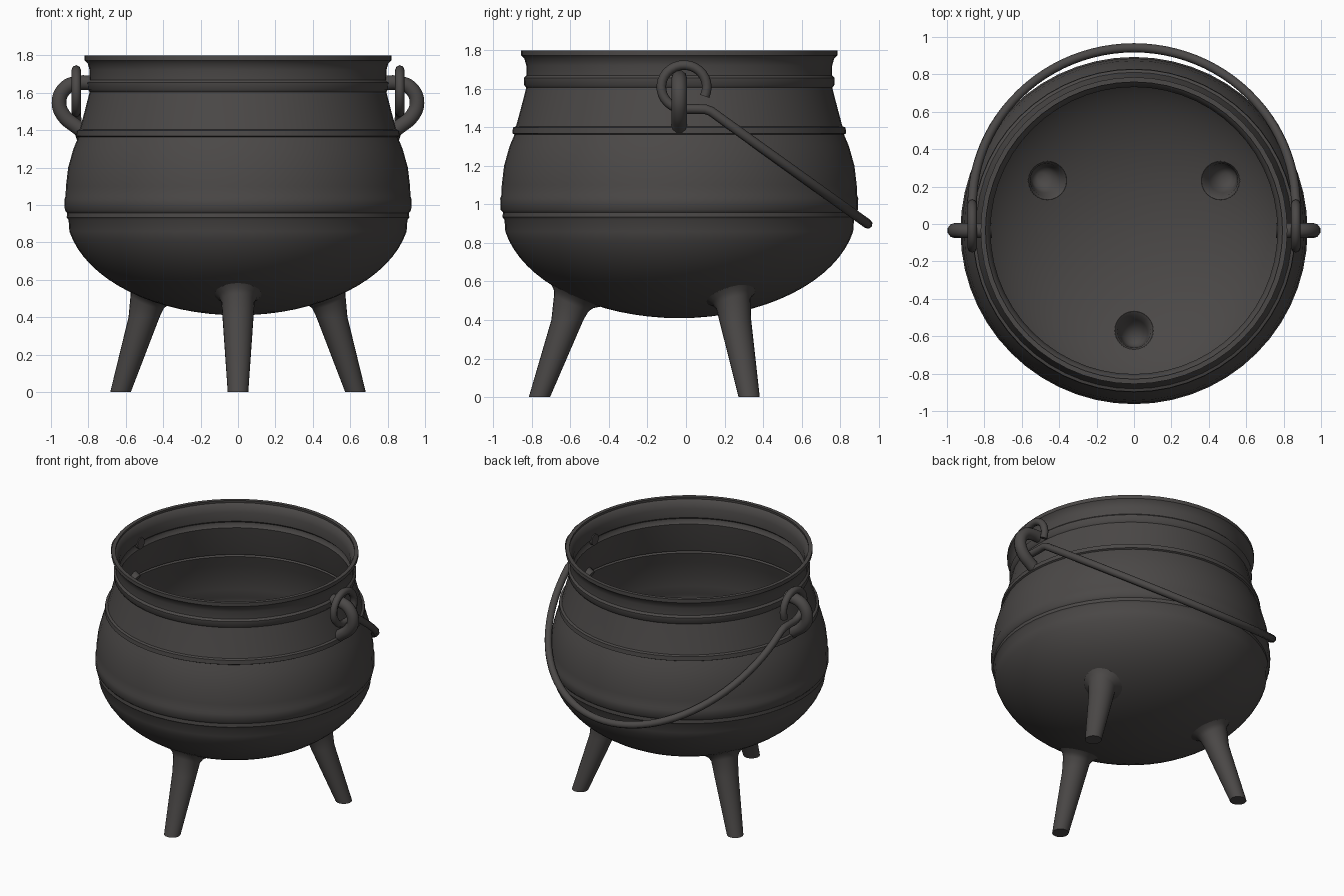
import bpy, bmesh, math
from math import sin, cos, pi, sqrt

if "Cube" in bpy.data.objects:
    bpy.data.objects.remove(bpy.data.objects["Cube"])

CY = -0.035                      # pot axis in y
SEG = 56

iron = bpy.data.materials.new("dark cast iron")
iron.diffuse_color = (0.07, 0.065, 0.063, 1)
iron.use_nodes = True
iron.node_tree.nodes["Principled BSDF"].inputs["Base Color"].default_value = iron.diffuse_color


def finish(ob, angle=40):
    if not ob.data.materials:
        ob.data.materials.append(iron)
    bpy.ops.object.select_all(action='DESELECT')
    ob.select_set(True)
    bpy.context.view_layer.objects.active = ob
    bpy.ops.object.shade_smooth_by_angle(angle=math.radians(angle))


def loft(name, rings, cap_ends=False, poles=False):
    """Skin a list of equal-length point rings into one object."""
    bm = bmesh.new()
    vs = [[bm.verts.new(p) for p in ring] for ring in rings]
    n = len(rings[0])
    for a, b in zip(vs, vs[1:]):
        for i in range(n):
            j = (i + 1) % n
            bm.faces.new((a[i], a[j], b[j], b[i]))
    if cap_ends or poles:
        bm.faces.new(vs[0][::-1])
    if cap_ends:
        bm.faces.new(vs[-1])
    me = bpy.data.meshes.new(name)
    bm.to_mesh(me)
    bm.free()
    ob = bpy.data.objects.new(name, me)
    bpy.context.collection.objects.link(ob)
    return ob


def bowl_z(r):
    """Outer surface height of the round underside."""
    return 0.97 - 0.56 * sqrt(max(0, 1 - (r / 0.92) ** 2))


# Pot shell: revolved profile, thickened inwards
bowl = [0.92 * sin(k / 16 * 1.37) for k in range(1, 17)]
profile = [(0.02, 0.41)] + [(r, bowl_z(r)) for r in bowl]
profile += [(0.906, 0.92), (0.916, 0.933), (0.914, 0.958), (0.926, 0.972),
            (0.928, 1.03), (0.922, 1.048), (0.92, 1.1), (0.908, 1.2),
            (0.88, 1.3), (0.854, 1.362), (0.865, 1.368), (0.862, 1.398),
            (0.846, 1.404), (0.82, 1.5), (0.793, 1.605), (0.804, 1.618),
            (0.806, 1.655), (0.793, 1.668), (0.793, 1.72), (0.803, 1.755),
            (0.82, 1.772), (0.82, 1.798)]
body = loft("pot_body", [[(r * cos(2 * pi * i / SEG), CY + r * sin(2 * pi * i / SEG), z)
                          for i in range(SEG)] for r, z in profile], poles=True)
body.data.materials.append(iron)
solid = body.modifiers.new("thickness", 'SOLIDIFY')
solid.thickness = 0.026
solid.offset = -1

# Legs: tapered, flared onto the bowl, with a hollow cup on the inside
LEG_R = 0.535
N = 24


def leg_ring(ang, radius, centre, height):
    ring = []
    for i in range(N):
        t = 2 * pi * i / N
        u, v = centre + radius * cos(t), radius * sin(t)
        z = height(sqrt(u * u + v * v))
        ring.append((u * cos(ang) - v * sin(ang), CY + u * sin(ang) + v * cos(ang), z))
    return ring


for name, deg in (("front_leg", -90), ("back_right_leg", 30), ("back_left_leg", 150)):
    a = math.radians(deg)
    spec = [(0.055, 0.725, lambda r: 0.0),
            (0.083, 0.580, lambda r: 0.40),
            (0.089, 0.560, lambda r: bowl_z(r) - 0.045),
            (0.102, 0.548, lambda r: bowl_z(r) - 0.018),
            (0.128, LEG_R, lambda r: bowl_z(r) + 0.002),
            (0.108, LEG_R, lambda r: bowl_z(r) + 0.014),
            (0.103, LEG_R, lambda r: bowl_z(r) + 0.031),
            (0.088, LEG_R + 0.004, lambda r: bowl_z(r) + 0.012),
            (0.074, 0.550, lambda r: 0.46),
            (0.058, 0.562, lambda r: 0.42),
            (0.025, 0.570, lambda r: 0.40)]
    finish(loft(name, [leg_ring(a, *s) for s in spec], cap_ends=True), 60)
    # Hole in the shell above the leg
    cut = loft(name + "_cutter", [leg_ring(a, 0.101, LEG_R, lambda r, z=z: z)
                                  for z in (0.3, 0.8)], cap_ends=True)
    cut.hide_render = True
    mod = body.modifiers.new("leg hole", 'BOOLEAN')
    mod.operation = 'DIFFERENCE'
    mod.solver = 'EXACT'
    mod.object = cut

bpy.context.view_layer.objects.active = body
for m in list(body.modifiers):
    bpy.ops.object.modifier_apply(modifier=m.name)
for ob in [o for o in bpy.data.objects if o.name.endswith("_cutter")]:
    bpy.data.objects.remove(ob)
finish(body, 40)


def tube(name, pts, radius, res, smooth_path=False):
    """Round bar along a path, converted to a mesh."""
    cu = bpy.data.curves.new(name, 'CURVE')
    cu.dimensions = '3D'
    cu.bevel_depth = radius
    cu.bevel_resolution = res
    cu.use_fill_caps = True
    if smooth_path:
        sp = cu.splines.new('BEZIER')
        sp.bezier_points.add(len(pts) - 1)
        for bp, p in zip(sp.bezier_points, pts):
            bp.co = p
            bp.handle_left_type = bp.handle_right_type = 'AUTO'
        cu.resolution_u = 5
    else:
        sp = cu.splines.new('POLY')
        sp.points.add(len(pts) - 1)
        for q, p in zip(sp.points, pts):
            q.co = (*p, 1)
    ob = bpy.data.objects.new(name, cu)
    bpy.context.collection.objects.link(ob)
    bpy.ops.object.select_all(action='DESELECT')
    ob.select_set(True)
    bpy.context.view_layer.objects.active = ob
    bpy.ops.object.convert(target='MESH')
    finish(bpy.context.view_layer.objects.active, 60)


# Side ears
ear = [(0.76, 1.65), (0.87, 1.65), (0.93, 1.618), (0.957, 1.545),
       (0.93, 1.475), (0.865, 1.42), (0.80, 1.375)]
for side, s in (("right", 1), ("left", -1)):
    tube(side + "_ear", [(s * x, CY, z) for x, z in ear], 0.041, 3, True)

# Swinging bail: a hook at each end and a drooping half ellipse behind
HX = 0.865
hook = [(-0.01 + 0.118 * cos(t), 1.608 + 0.114 * sin(t))
        for t in (math.radians(-25 + 300 * k / 24) for k in range(25))]
hook += [(0.06, 1.494), (0.10, 1.493), (0.13, 1.482)]
arc = []
for k in range(2, 47):
    t = pi * k / 48
    y = 0.10 + 0.842 * sin(t)
    arc.append((HX * cos(t), y, 1.467 - 0.718 * (y - 0.15)))
path = [(HX, y, z) for y, z in hook] + arc + [(-HX, y, z) for y, z in hook[::-1]]
tube("bail_handle", path, 0.025, 2)
